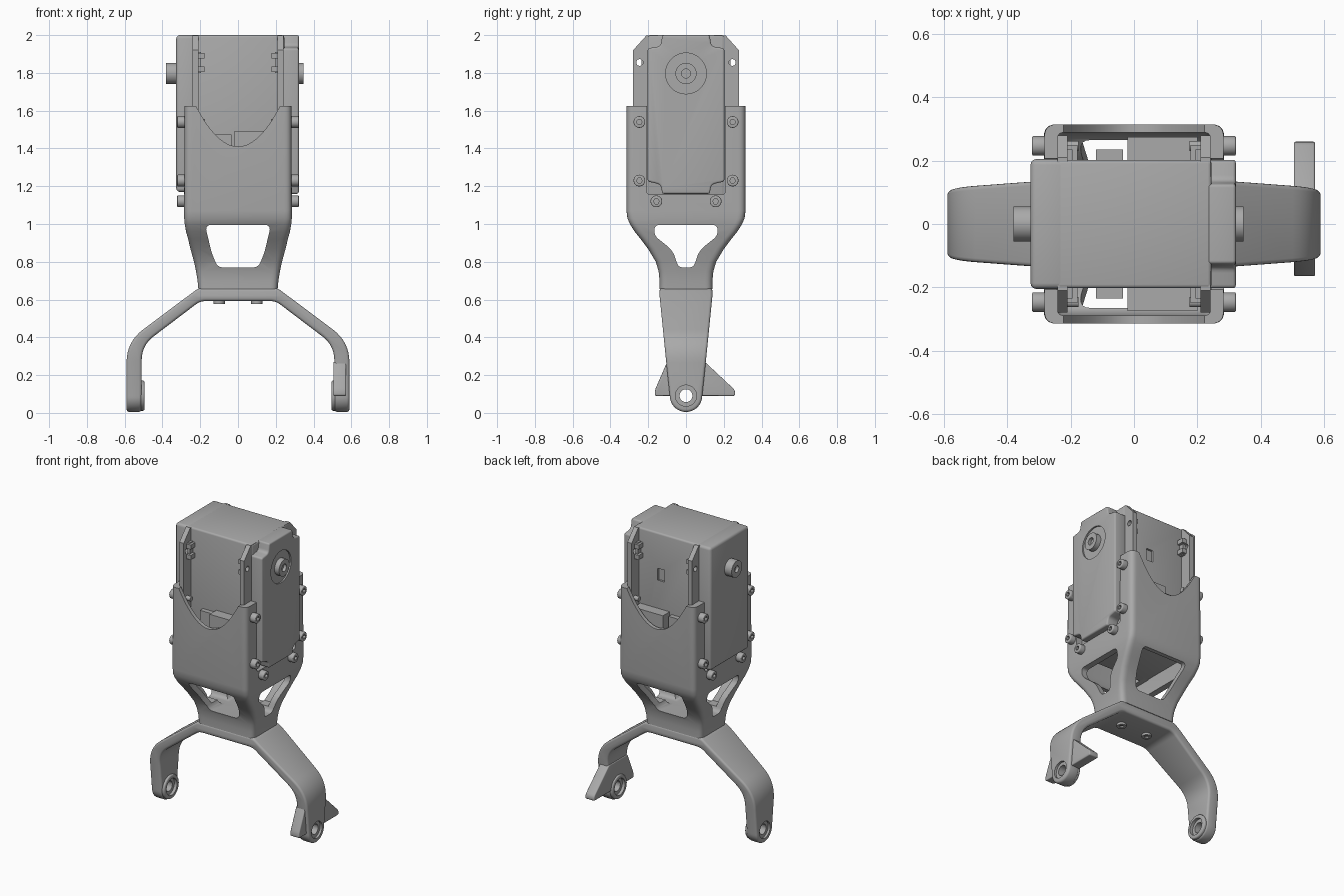
import bpy, bmesh, math
from mathutils import Vector

cube = bpy.data.objects.get("Cube")
if cube:
    bpy.data.objects.remove(cube, do_unlink=True)

grey = bpy.data.materials.new("plain grey")
grey.use_nodes = True
grey.diffuse_color = (0.4, 0.4, 0.4, 1)
grey.node_tree.nodes["Principled BSDF"].inputs["Base Color"].default_value = (0.4, 0.4, 0.4, 1)


def make(name, rings):
    """Closed solid skinned over a list of equal rings."""
    bm = bmesh.new()
    loops = [[bm.verts.new(p) for p in ring] for ring in rings]
    n = len(loops[0])
    for low, high in zip(loops, loops[1:]):
        for i in range(n):
            j = (i + 1) % n
            bm.faces.new((low[i], low[j], high[j], high[i]))
    bm.faces.new(loops[0][::-1])
    bm.faces.new(loops[-1])
    bmesh.ops.recalc_face_normals(bm, faces=bm.faces)
    me = bpy.data.meshes.new(name)
    bm.to_mesh(me)
    bm.free()
    me.materials.append(grey)
    ob = bpy.data.objects.new(name, me)
    bpy.context.collection.objects.link(ob)
    return ob


def rounded(pts, d=0.0, steps=6):
    """Round corners; a third value on a point overrides the distance d."""
    out = []
    for i, p in enumerate(pts):
        c, dist = Vector(p[:2]), p[2] if len(p) > 2 else d
        if not dist:
            out.append(c)
            continue
        a = c + (Vector(pts[i - 1][:2]) - c).normalized() * dist
        b = c + (Vector(pts[(i + 1) % len(pts)][:2]) - c).normalized() * dist
        for k in range(steps + 1):
            t = k / steps
            out.append(a * (1 - t) ** 2 + c * 2 * t * (1 - t) + b * t * t)
    return out


def prism(name, pts, axis, a, b):
    place = {"x": lambda u, v, w: (w, u, v), "y": lambda u, v, w: (u, w, v),
             "z": lambda u, v, w: (u, v, w)}[axis]
    return make(name, [[place(p[0], p[1], w) for p in pts] for w in (a, b)])


def disc(name, axis, u, v, r, a, b, n=32):
    ring = [(u + r * math.cos(math.tau * i / n), v + r * math.sin(math.tau * i / n)) for i in range(n)]
    return prism(name, ring, axis, a, b)


def rect(u0, u1, v0, v1):
    return [(u0, v0), (u1, v0), (u1, v1), (u0, v1)]


def box(name, x, y, z, bev=0.0):
    ob = prism(name, rect(*x, *y), "z", *z)
    if bev:
        bevel(ob, bev)
    return ob


def bake(ob):
    me = bpy.data.meshes.new_from_object(ob.evaluated_get(bpy.context.evaluated_depsgraph_get()))
    ob.modifiers.clear()
    ob.data = me


def bevel(ob, width, angle=50):
    m = ob.modifiers.new("bevel", "BEVEL")
    m.width, m.segments, m.angle_limit = width, 3, math.radians(angle)
    m.limit_method = "ANGLE"
    bake(ob)


def cut(ob, *tools, operation="DIFFERENCE"):
    for tool in tools:
        m = ob.modifiers.new("cut", "BOOLEAN")
        m.operation, m.solver, m.object = operation, "EXACT", tool
        bake(ob)
        bpy.data.objects.remove(tool, do_unlink=True)


def mirror_pts(half):
    return half + [(-p[0],) + tuple(p[1:]) for p in reversed(half)]


# Bracket shell: lofted rounded rectangles, hollowed, with windows and cut-outs
sections = [(0.655, .21, .14), (.7, .214, .14), (.75, .222, .145), (.8, .233, .16), (.87, .252, .202),
            (.92, .264, .24), (.96, .275, .272), (1.0, .282, .297), (1.03, .285, .31), (1.07, .285, .315),
            (1.625, .283, .315)]


def ring(z, hx, hy, r):
    return [(p.x, p.y, z) for p in rounded(rect(-hx, hx, -hy, hy), r)]


bracket = make("bracket_shell", [ring(*s, .04) for s in sections])
inner = [ring(z + (.1 if z > 1.5 else 0), hx - .042, hy - (.05 if z < .97 else .026), .02)
         for z, hx, hy in sections if z > .77]
arch = [(i * .024, 1.41 + .21 * (i * .024 / .22) ** 2) for i in range(-10, 11)] + [(.24, 1.8), (-.24, 1.8)]
front_window = rounded(mirror_pts([(.108, .77, .03), (.14, .85, .02), (.175, .995, .035)]), steps=5)
side_window = rounded(mirror_pts([(.04, .77, .025), (.07, .86, .04), (.17, .94, .03), (.165, .995, .025)]))
cut(bracket, make("hollow", inner),
    prism("arch", arch, "y", -.5, .5),
    prism("front_window", front_window, "y", -.5, .5),
    prism("side_window", side_window, "x", -.5, .5),
    prism("side_slot", rounded([(-.207, 1.155, .02), (.207, 1.155, .02), (.207, 1.8), (-.207, 1.8)]), "x", -.5, .5))

# Yoke: front outline trimmed by the tapered side outline
half = [(.2, .592, .03), (.51, .357, .08), (.51, 0), (.59, 0), (.59, .376, .11), (.21, .66, .02)]
yoke = prism("yoke", rounded(mirror_pts(half), steps=8), "y", -.3, .3)
foot = [(.086 * math.cos(math.pi * i / 24), .091 - .086 * math.sin(math.pi * i / 24)) for i in range(25)]
taper = foot + [(-.105, .27), (-.14, .62), (-.14, .7), (.14, .7), (.14, .62), (.105, .27)]
cut(yoke, prism("taper", taper, "x", -.8, .8), operation="INTERSECT")
bevel(yoke, .014)
for s in (-1, 1):
    lo, hi = sorted((s * .495, s * .53))
    boss = disc("pivot_boss", "x", 0, .091, .08, lo, hi)
    bevel(boss, .008)
    cut(yoke, boss, operation="UNION")
for s in (-1, 1):
    cut(yoke, disc("seat", "x", 0, .091, .056, *sorted((s * .575, s * .7))),
        disc("inner_seat", "x", 0, .091, .056, *sorted((s * .4, s * .515))))
cut(yoke, disc("bore", "x", 0, .091, .034, -.8, .8))

# Stop fin on the left foot
fin = prism("stop_fin", rounded([(-.165, .09, .01), (.26, .09, .01), (.26, .12, .015), (.1, .27, .01),
                                 (-.1, .27, .01), (-.165, .12, .015)], steps=3), "x", .505, .572)
bevel(fin, .006)
cut(fin, disc("fin_bore", "x", 0, .091, .056, 0, .8))

# Screws under the yoke plate
for s in (-1, 1):
    screw = disc("yoke_screw", "z", s * .1, 0, .03, .577, .6, 24)
    cut(screw, disc("socket", "z", s * .1, 0, .015, .5, .588, 6))

# Actuator body and its side covers
body = box("actuator_body", (-.245, .245), (-.203, .203), (1.1, 2.0), .012)
cut(body, box("slot", (.02, .07), (.19, .3), (1.68, 1.76)))
box("right_cover", (-.327, -.21), (-.205, .205), (1.17, 2.0), .018)
cover_half = [(.125, 1.16, .01), (.135, 1.21, .02), (.203, 1.225, .012), (.203, 1.93, .012),
              (.135, 1.94, .02), (.125, 2.0, .01)]
cover = prism("left_cover", rounded(mirror_pts(cover_half), steps=4), "x", .23, .322)
bevel(cover, .014, 60)
cut(cover, disc("horn_recess", "x", 0, 1.797, .108, .312, .4, 48))
hub = disc("left_output_hub", "x", 0, 1.797, .056, .28, .346)
cut(hub, disc("hub_bore", "x", 0, 1.797, .024, .325, .4))
hub = disc("right_output_hub", "x", 0, 1.797, .056, -.38, -.3)
cut(hub, disc("hub_bore", "x", 0, 1.797, .022, -.4, -.36))

# Mounting flanges, clips and connector blocks on both faces
for side in (-1, 1):
    for s in (-1, 1):
        tag = ("left" if s > 0 else "right") + ("_back" if side > 0 else "_front")
        outline = [(side * y, z) for y, z in ((.15, 1.1), (.28, 1.1), (.28, 1.92), (.21, 1.998), (.15, 1.998))]
        flange = prism(tag + "_flange", outline, "x", *sorted((s * .21, s * .242)))
        cut(flange, disc("hole", "x", side * .245, 1.855, .018, -.5, .5, 20))
        for z in (1.82, 1.89):
            box(tag + "_clip", sorted((s * .178, s * .215)), sorted((side * .195, side * .25)), (z - .015, z + .015))
        box(tag + "_clip_post", sorted((s * .195, s * .215)), sorted((side * .195, side * .235)), (1.8, 1.91))
    box("small_connector", (-.12, -.035), sorted((side * .19, side * .235)), (1.2, 1.475))
    box("large_connector", (-.02, .2), sorted((side * .19, side * .275)), (1.2, 1.49))

# Bolts with hexagon sockets, shared mesh
bolt = disc("bolt", "x", 0, 0, .031, .27, .322, 24)
bevel(bolt, .005)
cut(bolt, disc("socket", "x", 0, 0, .015, .305, .4, 6))
cut(bolt, disc("shank", "x", 0, 0, .016, .175, .29, 16), operation="UNION")
for s in (-1, 1):
    for y, z in ((.247, 1.54), (.247, 1.23), (.157, 1.12)):
        for turn in (0, math.pi):
            ob = bpy.data.objects.new("bracket_bolt", bolt.data)
            ob.location = (0, s * y, z)
            ob.rotation_euler.z = turn
            bpy.context.collection.objects.link(ob)
bpy.data.objects.remove(bolt, do_unlink=True)

# Smooth shading with crisp edges
for ob in bpy.context.scene.objects:
    if ob.type == "MESH":
        ob.select_set(True)
        bpy.context.view_layer.objects.active = ob
bpy.ops.object.shade_smooth_by_angle(angle=math.radians(35))
